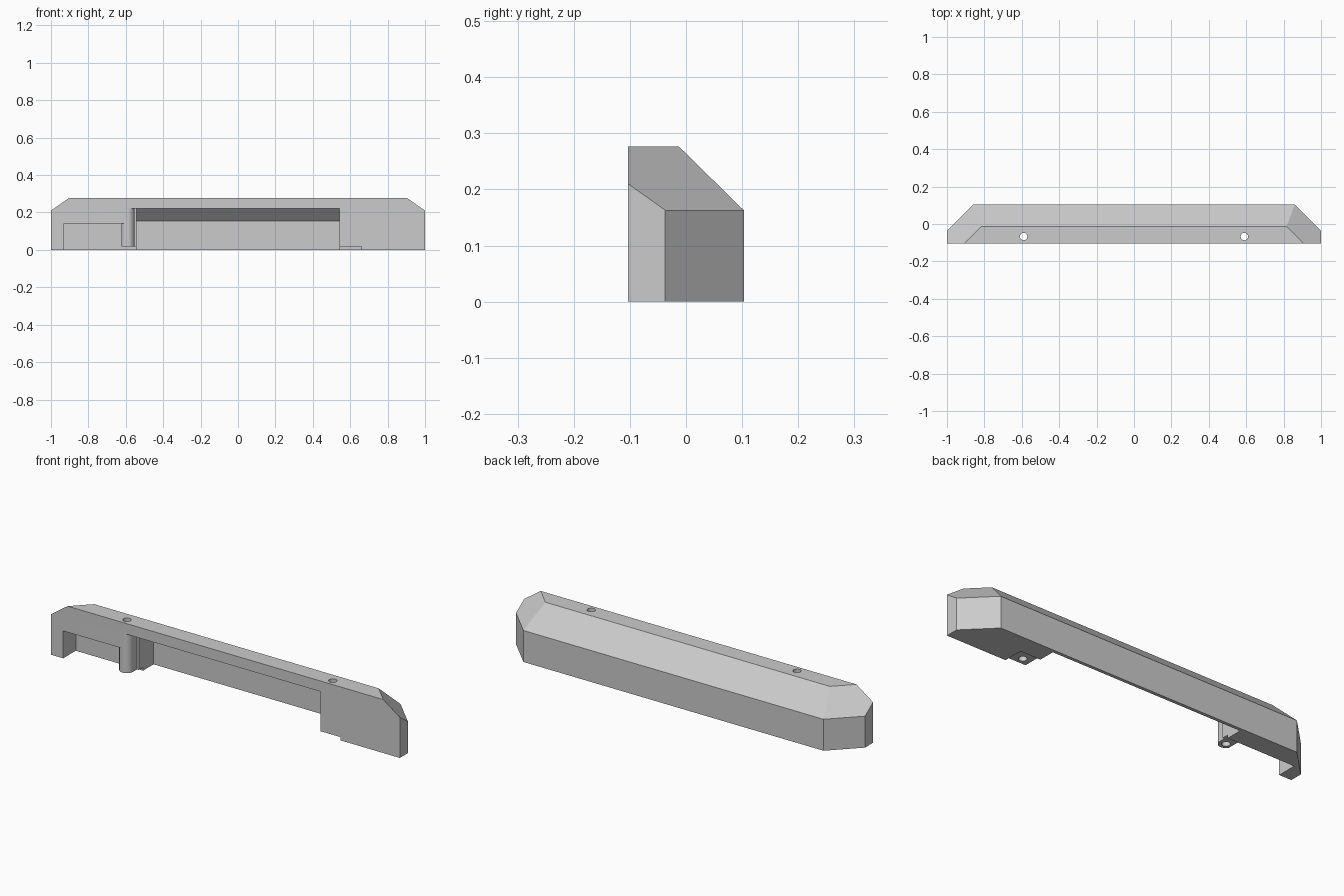
import bpy, bmesh, math

cube = bpy.data.objects.get("Cube")
if cube:
    bpy.data.objects.remove(cube, do_unlink=True)

gray = bpy.data.materials.new("light_gray")
gray.use_nodes = True
color = (0.6, 0.6, 0.6, 1)
gray.diffuse_color = color
gray.node_tree.nodes["Principled BSDF"].inputs["Base Color"].default_value = color


def make_object(name, bm):
    bmesh.ops.recalc_face_normals(bm, faces=bm.faces[:])
    mesh = bpy.data.meshes.new(name)
    bm.to_mesh(mesh)
    bm.free()
    mesh.materials.append(gray)
    obj = bpy.data.objects.new(name, mesh)
    bpy.context.scene.collection.objects.link(obj)
    return obj


def prism(name, outline, offset):
    """Extrude a closed 3D outline along an offset."""
    bm = bmesh.new()
    face = bm.faces.new([bm.verts.new(p) for p in outline])
    ext = bmesh.ops.extrude_face_region(bm, geom=[face])
    moved = [v for v in ext["geom"] if isinstance(v, bmesh.types.BMVert)]
    bmesh.ops.translate(bm, verts=moved, vec=offset)
    return make_object(name, bm)


def box(name, x0, x1, y1, z1):
    """Cutter open to the front and to the bottom."""
    low, front = -0.1, -0.2
    return prism(name, [(x0, front, low), (x1, front, low), (x1, y1, low), (x0, y1, low)],
                 (0, 0, z1 - low))


# Solid bumper body: mirrored hull with sloped back and chamfered ends
bm = bmesh.new()
corners = [(1, -0.103, 0), (1, -0.037, 0), (0.86, 0.103, 0),
           (1, -0.103, 0.21), (1, -0.037, 0.163), (0.86, 0.103, 0.163),
           (0.905, -0.103, 0.277), (0.815, -0.013, 0.277)]
for side in (1, -1):
    for x, y, z in corners:
        bm.verts.new((side * x, y, z))
bmesh.ops.convex_hull(bm, input=bm.verts[:])
bmesh.ops.dissolve_limit(bm, angle_limit=math.radians(2),
                         verts=bm.verts[:], edges=bm.edges[:])
body = make_object("bumper_body", bm)

cutters = []

# Long middle recess, leaving a thin shell that follows the sloped back
wall, half = 0.086, 0.544
profile = [(-0.2, -0.1), (wall, -0.1), (wall, 0.155), (0.018, 0.222), (-0.2, 0.222)]
cutters.append(prism("recess_cutter", [(-half, y, z) for y, z in profile], (2 * half, 0, 0)))

# Square pocket near the right end, and shallow notches under the screw posts
post_x, post_y, radius = 0.59, -0.067, 0.036
cutters.append(box("pocket_cutter", -0.93, -0.622, 0, 0.142))
cutters.append(box("right_notch_cutter", -0.64, -0.53, 0, 0.017))
cutters.append(box("left_notch_cutter", 0.53, 0.66, 0, 0.017))

# Rounded front corners of the screw post
post_back = -0.035
for side, top in ((1, 0.222), (-1, 0.142)):
    outline = [(-post_x + side * radius, post_back, -0.1)]
    outline += [(-post_x + side * radius * math.cos(a), post_y - radius * math.sin(a), -0.1)
                for a in (math.pi / 2 * i / 8 for i in range(9))]
    edge = -post_x + side * 0.05
    outline += [(-post_x, -0.2, -0.1), (edge, -0.2, -0.1), (edge, post_back, -0.1)]
    cutters.append(prism("post_corner_cutter", outline, (0, 0, top + 0.1)))

# Vertical screw holes
for side in (-1, 1):
    ring = [(side * post_x + 0.02 * math.cos(i * math.pi / 8),
             post_y + 0.02 * math.sin(i * math.pi / 8), -0.1) for i in range(16)]
    cutters.append(prism("hole_cutter", ring, (0, 0, 0.5)))

for cutter in cutters:
    cutter.hide_render = True
    mod = body.modifiers.new(cutter.name, "BOOLEAN")
    mod.operation = "DIFFERENCE"
    mod.solver = "EXACT"
    mod.object = cutter

# Bake the cuts and drop the cutters
graph = bpy.context.evaluated_depsgraph_get()
baked = bpy.data.meshes.new_from_object(body.evaluated_get(graph))
body.modifiers.clear()
body.data = baked
for cutter in cutters:
    bpy.data.objects.remove(cutter, do_unlink=True)

# Smooth the round post and holes, keep edges sharp
bpy.context.view_layer.objects.active = body
body.select_set(True)
bpy.ops.object.shade_smooth_by_angle(angle=math.radians(25))
